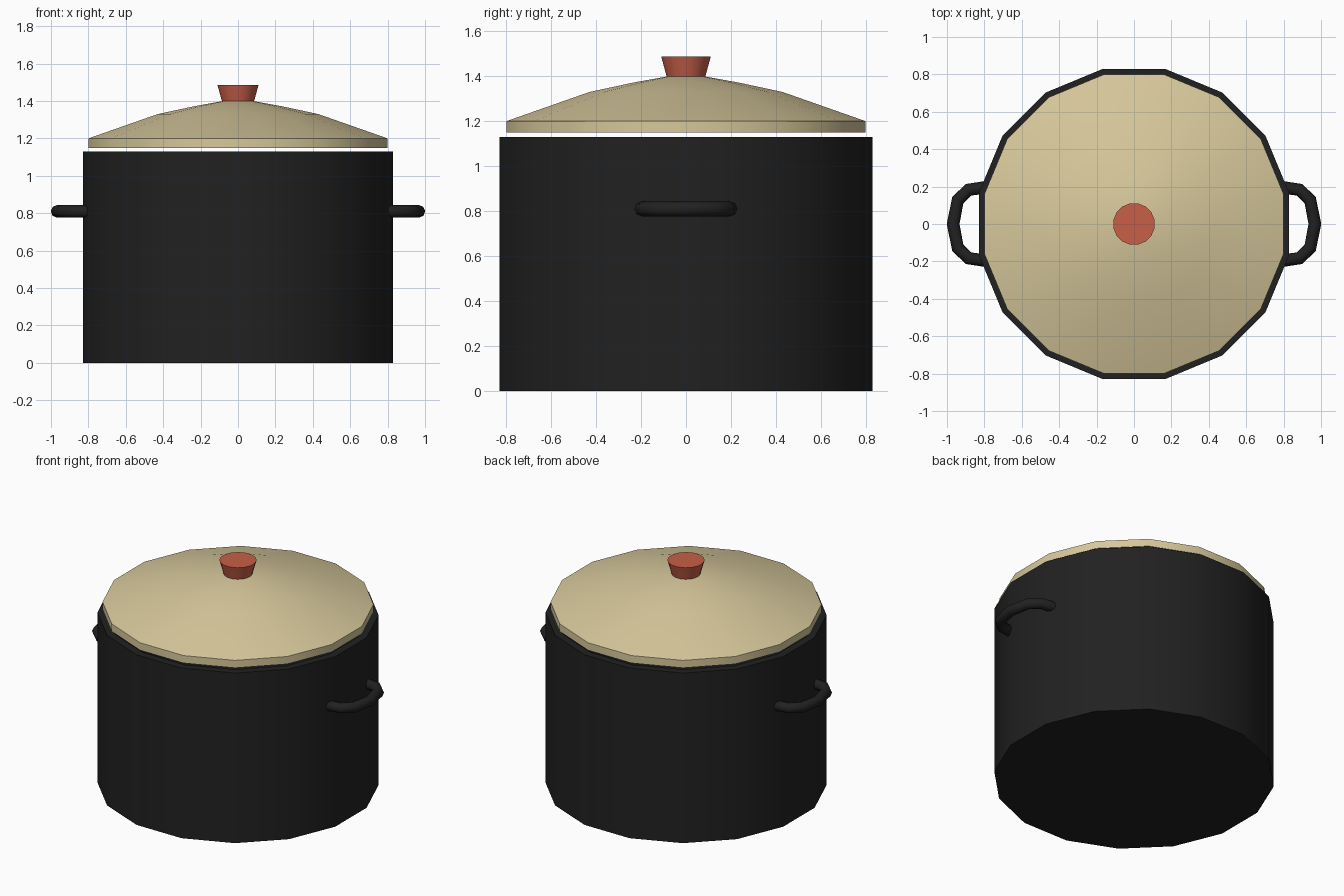
import bpy, bmesh, math
from mathutils import Vector

if "Cube" in bpy.data.objects:
    bpy.data.objects.remove(bpy.data.objects["Cube"])

SIDES = 16
FLAT = math.cos(math.pi / SIDES)  # flat-to-flat radius -> corner radius


def material(name, rgb):
    m = bpy.data.materials.new(name)
    m.diffuse_color = (*rgb, 1)
    m.use_nodes = True
    m.node_tree.nodes["Principled BSDF"].inputs["Base Color"].default_value = m.diffuse_color
    return m


black = material("black_enamel", (0.0152, 0.0152, 0.0152))
cream = material("cream_enamel", (0.68, 0.58, 0.33))
red = material("red_knob", (0.58, 0.115, 0.065))


def finish(bm, name, mat, angle=30):
    bmesh.ops.recalc_face_normals(bm, faces=bm.faces)
    me = bpy.data.meshes.new(name)
    bm.to_mesh(me)
    bm.free()
    me.materials.append(mat)
    ob = bpy.data.objects.new(name, me)
    bpy.context.collection.objects.link(ob)
    bpy.ops.object.select_all(action='DESELECT')
    ob.select_set(True)
    bpy.context.view_layer.objects.active = ob
    bpy.ops.object.shade_smooth_by_angle(angle=math.radians(angle))
    return ob


def skin(bm, rings):
    """Join successive rings with quads and cap both ends."""
    n = len(rings[0])
    for a, b in zip(rings, rings[1:]):
        for i in range(n):
            j = (i + 1) % n
            bm.faces.new((a[i], a[j], b[j], b[i]))
    bm.faces.new(rings[0])
    bm.faces.new(rings[-1])


def lathe(name, profile, mat):
    bm = bmesh.new()
    rings = []
    for r, z in profile:
        ring = []
        for i in range(SIDES):
            a = 2 * math.pi * (i + 0.5) / SIDES
            ring.append(bm.verts.new((r / FLAT * math.cos(a), r / FLAT * math.sin(a), z)))
        rings.append(ring)
    skin(bm, rings)
    return finish(bm, name, mat)


def tube(name, path, radius, mat, sides=8):
    """Sweep a round section along a flat path with mitred corners."""
    bm = bmesh.new()
    pts = [Vector(p) for p in path]
    up = Vector((0, 0, 1))
    rings = []
    for k, p in enumerate(pts):
        d0 = (p - pts[max(k - 1, 0)]).normalized()
        d1 = (pts[min(k + 1, len(pts) - 1)] - p).normalized()
        t = (d0 + d1).normalized()
        side = t.cross(up)
        rings.append([bm.verts.new(p + radius * (math.cos(a) * side + math.sin(a) * up))
                      for a in (2 * math.pi * i / sides for i in range(sides))])
    skin(bm, rings)
    return finish(bm, name, mat, 50)


# Hollow pot: outer wall, rim, inner wall, inner floor
lathe("pot_body", [(0.83, 0), (0.83, 1.13), (0.78, 1.13), (0.78, 0.05)], black)

# Domed lid hovering just above the rim
lathe("lid", [(0.80, 1.15), (0.80, 1.20), (0.43, 1.33), (0.235, 1.372), (0.08, 1.40)], cream)

# Flared knob
lathe("lid_knob", [(0.085, 1.395), (0.11, 1.487)], red)

# Side handles, mirrored in x
half = [(0.79, 0.196), (0.885, 0.183), (0.942, 0.128), (0.967, 0)]
loop = half + [(x, -y) for x, y in reversed(half[:-1])]
for s, label in ((1, "right"), (-1, "left")):
    tube(label + "_handle", [(s * x, y, 0.81) for x, y in loop], 0.034, black)
